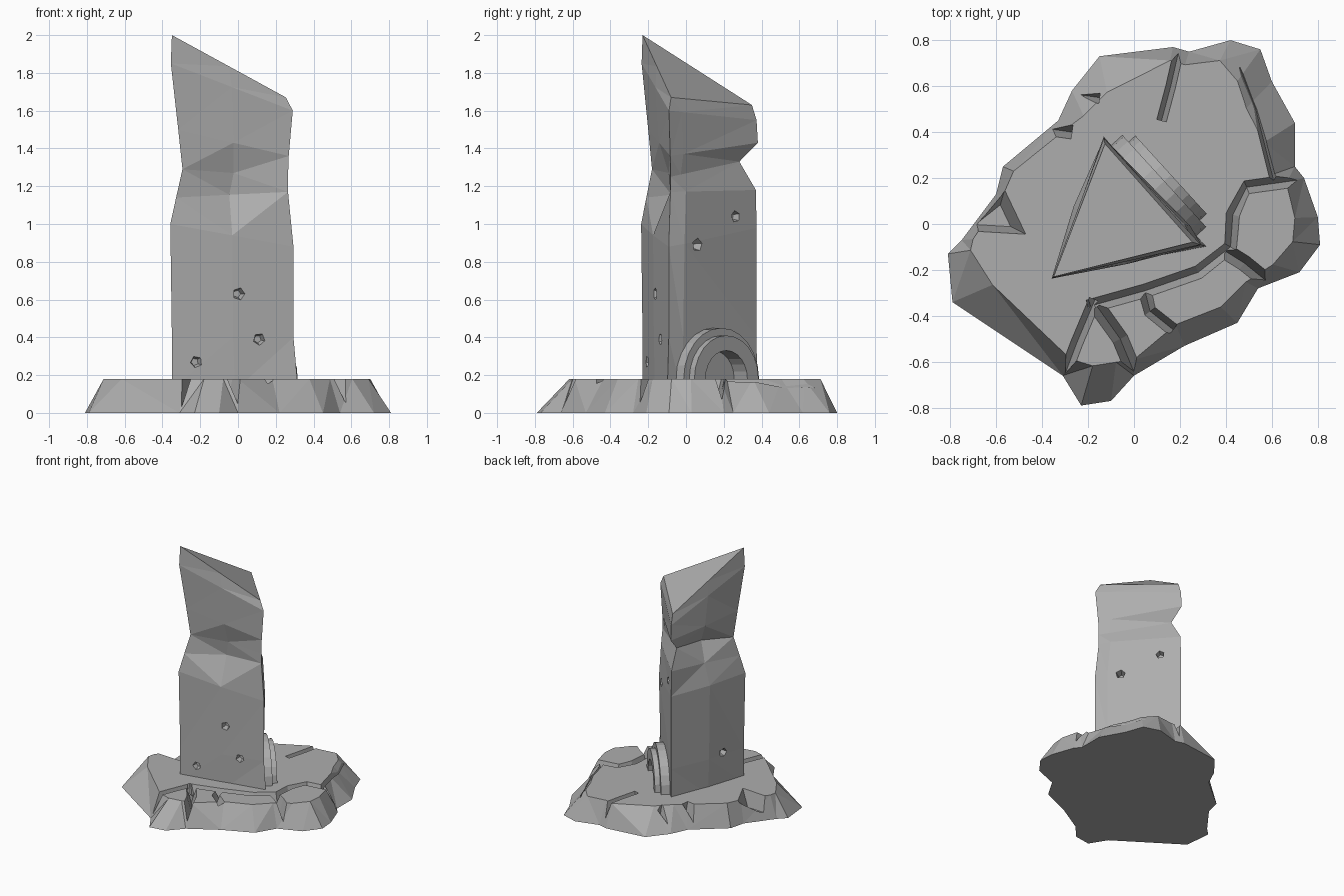
import bpy, bmesh, math
from mathutils import Vector

if "Cube" in bpy.data.objects:
    bpy.data.objects.remove(bpy.data.objects["Cube"])

stone = bpy.data.materials.new("grey stone")
stone.use_nodes = True
grey = (0.42, 0.42, 0.42, 1)
stone.diffuse_color = grey
stone.node_tree.nodes["Principled BSDF"].inputs["Base Color"].default_value = grey

GROUND = 0.18


def loft(name, rings, closed_path=False):
    """Skin a list of equal-length rings; cap the ends unless the path is closed."""
    bm = bmesh.new()
    loops = [[bm.verts.new(p) for p in ring] for ring in rings]
    n = len(loops[0])
    pairs = list(zip(loops, loops[1:]))
    if closed_path:
        pairs.append((loops[-1], loops[0]))
    else:
        bm.faces.new(loops[0])
        bm.faces.new(loops[-1])
    for low, high in pairs:
        for i in range(n):
            j = (i + 1) % n
            bm.faces.new((low[i], low[j], high[j], high[i]))
    bmesh.ops.triangulate(bm, faces=bm.faces[:])
    bmesh.ops.recalc_face_normals(bm, faces=bm.faces[:])
    mesh = bpy.data.meshes.new(name)
    bm.to_mesh(mesh)
    bm.free()
    mesh.materials.append(stone)
    obj = bpy.data.objects.new(name, mesh)
    bpy.context.collection.objects.link(obj)
    return obj


def carve(target, cutter):
    """Subtract the cutter from the target, then discard it."""
    cutter.hide_render = True
    mod = target.modifiers.new("carve", "BOOLEAN")
    mod.operation = "DIFFERENCE"
    mod.solver = "EXACT"
    mod.object = cutter
    bpy.context.view_layer.objects.active = target
    bpy.ops.object.modifier_apply(modifier=mod.name)
    bpy.data.objects.remove(cutter)


# Rocky base: ground outline as x, y and how far the top edge steps inward
outline = [
    (-.81, -.13, .1), (-.79, -.34, .19), (-.31, -.66, .08), (-.23, -.79, .18),
    (-.1, -.77, .17), (0, -.66, .07), (.22, -.53, .1), (.45, -.43, .1),
    (.54, -.28, .06), (.72, -.21, .12), (.81, -.09, .12), (.8, .03, .1),
    (.74, .2, .08), (.7, .25, .1), (.7, .44, .16), (.6, .62, .16),
    (.55, .76, .17), (.42, .8, .1), (.24, .75, .06), (.17, .77, .06),
    (-.15, .73, .16), (-.27, .58, .12), (-.33, .45, .05), (-.57, .25, .05),
    (-.6, .13, .03), (-.75, -.07, .05)]
bottom, top = [], []
for x, y, inset in outline:
    p = Vector((x, y, 0))
    bottom.append(p)
    q = p - p.normalized() * inset
    q.z = GROUND
    top.append(q)
base = loft("rock_base", [bottom, top])


def groove(path, width, floor):
    """V-shaped crack following a path across the top of the base."""
    pts = [Vector((x, y, 0)) for x, y in path]
    rings = []
    for i, p in enumerate(pts):
        along = pts[min(i + 1, len(pts) - 1)] - pts[max(i - 1, 0)]
        side = Vector((-along.y, along.x, 0)).normalized() * width
        lip = Vector((0, 0, GROUND + .02))
        rings.append([p + side + lip, p - side + lip, p + Vector((0, 0, floor))])
    carve(base, loft("crack_cutter", rings))


# Cracks separating the boulders
groove([(-.2, -.36), (.05, -.29), (.28, -.21), (.42, -.1), (.43, .04), (.49, .16), (.85, .21)], .035, .07)
groove([(.4, -.12), (.48, -.17), (.64, -.3)], .04, .05)
groove([(-.17, -.33), (-.25, -.52), (-.34, -.76)], .03, .03)
groove([(-.16, -.36), (-.06, -.5), (.04, -.74)], .04, .05)
groove([(.05, -.3), (.07, -.38), (.17, -.46)], .035, .1)
groove([(.12, .45), (.16, .6), (.21, .82)], .025, .06)
groove([(.46, .68), (.53, .5), (.57, .34), (.61, .18)], .02, .12)
groove([(-.15, .55), (-.22, .56), (-.38, .62)], .03, .06)
groove([(-.27, .4), (-.34, .41), (-.48, .44)], .035, .05)


# Chipped pocket on one side of the base
pocket = [(-.8, -.03), (-.56, .16), (-.46, -.05)]
mid = Vector((-.6, .02, 0))
rings = []
for z, grow in ((.06, .45), (.2, 1)):
    rings.append([mid + (Vector((x, y, 0)) - mid) * grow + Vector((0, 0, z)) for x, y in pocket])
carve(base, loft("pocket_cutter", rings))

# Triangular column: corner heights, corner scales, outward push of the points between
centre = Vector((-.07, .02, 0))
corners = [Vector((-.28, -.25, 0)), Vector((.36, -.11, 0)), Vector((-.06, .35, 0))]
between = [.5, .15, .5]
levels = [
    ((.12, .12, .12), (1, 1.08, 1.02), (0, 0, .01)),
    ((.4, .4, .4), (1, 1.01, 1.01), (.01, .01, .02)),
    ((1, .88, .98), (1.03, 1.01, 1.01), (.01, .02, .02)),
    ((1.14, 1.17, 1.18), (.92, .93, 1), (-.07, .02, -.01)),
    ((1.29, 1.25, 1.33), (.8, .93, .75), (-.04, 0, -.05)),
    ((1.5, 1.36, 1.43), (.88, .94, 1.03), (0, 0, .01)),
    ((1.85, 1.6, 1.55), (1.02, 1, 1.01), (0, 0, 0)),
    ((2, 1.67, 1.63), (1, .9, .94), (0, 0, 0))]


def outward(i):
    edge = corners[(i + 1) % 3] - corners[i]
    return Vector((edge.y, -edge.x, 0)).normalized()


rings = []
for heights, scales, pushes in levels:
    tips = [centre + corners[i] * scales[i] + Vector((0, 0, heights[i])) for i in range(3)]
    ring = []
    for i in range(3):
        ring += [tips[i], tips[i].lerp(tips[(i + 1) % 3], between[i]) + outward(i) * pushes[i]]
    rings.append(ring)
column = loft("broken_column", rings)


# Small chips knocked out of the column: face, position along it, height
chips = [(0, .55, .63), (0, .72, .39), (0, .2, .27), (1, .76, 1.04), (1, .3, .89), (2, .7, .42)]
for k, (face, t, z) in enumerate(chips):
    normal = outward(face)
    along = Vector((-normal.y, normal.x, 0))
    spot = centre + corners[face].lerp(corners[(face + 1) % 3], t) + Vector((0, 0, z))
    rings = []
    for depth, radius in ((-.035, .02), (.05, .045)):
        ring = []
        for i in range(5):
            a = math.tau * i / 5 + k
            ring.append(spot + normal * depth + along * radius * math.cos(a)
                        + Vector((0, 0, radius * math.sin(a))))
        rings.append(ring)
    carve(column, loft("chip_cutter", rings))

# Stepped stone arch against one face of the column
normal = outward(1)
along = Vector((-normal.y, normal.x, 0))
foot = centre + corners[1].lerp(corners[2], .5) + Vector((0, 0, GROUND))


def arch(name, inner, outer, depth):
    rings = []
    for i in range(13):
        a = math.pi * i / 12
        ray = along * math.cos(a) + Vector((0, 0, math.sin(a)))
        rings.append([foot + ray * r + normal * d for r, d in
                      ((inner, -.03), (outer, -.03), (outer, depth), (inner, depth))])
    return loft(name, rings)


arch("arch_outer_band", .2, .27, .07)
arch("arch_inner_band", .15, .23, .11)
